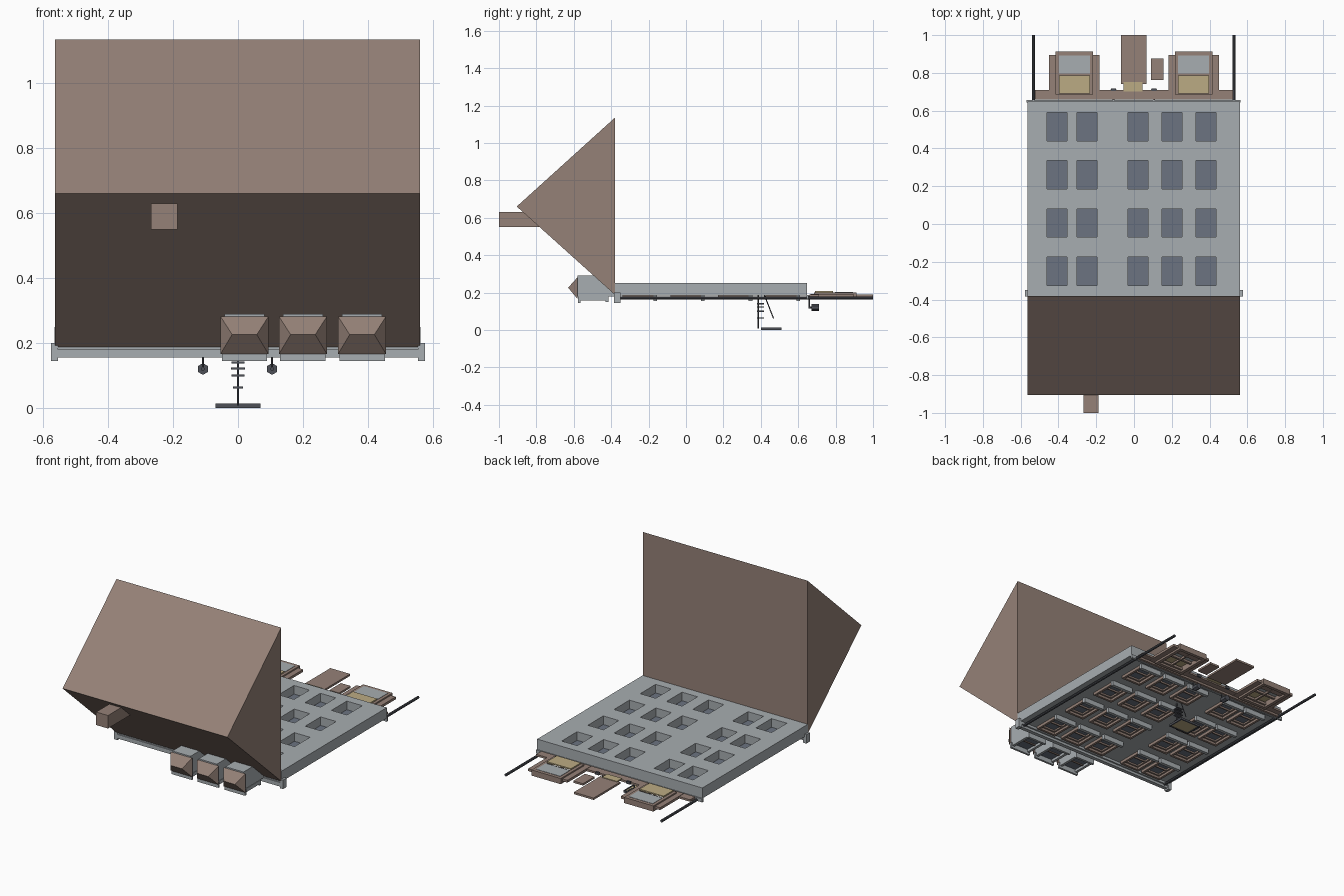
import bpy, bmesh
from mathutils import Vector

cube = bpy.data.objects.get("Cube")
if cube:
    bpy.data.objects.remove(cube, do_unlink=True)


def material(name, rgb):
    m = bpy.data.materials.new(name)
    m.use_nodes = True
    m.diffuse_color = (*rgb, 1)
    m.node_tree.nodes["Principled BSDF"].inputs["Base Color"].default_value = (*rgb, 1)
    return m


GREY = material("pale grey stone", (0.39, 0.42, 0.44))
BROWN = material("dusty brown", (0.30, 0.22, 0.185))
GLASS = material("blue grey glass", (0.15, 0.175, 0.22))
METAL = material("dark metal", (0.075, 0.08, 0.095))
TAN = material("pale tan", (0.50, 0.41, 0.23))


def finish(name, bm, mat):
    bmesh.ops.recalc_face_normals(bm, faces=bm.faces)
    mesh = bpy.data.meshes.new(name)
    bm.to_mesh(mesh)
    bm.free()
    mesh.materials.append(mat)
    obj = bpy.data.objects.new(name, mesh)
    bpy.context.collection.objects.link(obj)
    return obj


def boxes(name, mat, *spans):
    """Boxes given as (x0, x1, y0, y1, z0, z1), gathered in one object."""
    bm = bmesh.new()
    for x0, x1, y0, y1, z0, z1 in spans:
        new = bmesh.ops.create_cube(bm, size=1)["verts"]
        bmesh.ops.scale(bm, vec=(x1 - x0, y1 - y0, z1 - z0), verts=new)
        bmesh.ops.translate(bm, vec=((x0 + x1) / 2, (y0 + y1) / 2, (z0 + z1) / 2), verts=new)
    return finish(name, bm, mat)


def ring(x0, x1, y0, y1, z0, z1, w):
    """Four bars running around a rectangle, inside its edge."""
    return [(x0, x1, y0, y0 + w, z0, z1), (x0, x1, y1 - w, y1, z0, z1),
            (x0, x0 + w, y0 + w, y1 - w, z0, z1), (x1 - w, x1, y0 + w, y1 - w, z0, z1)]


def rod(name, mat, a, b, r, sides=8):
    a, b = Vector(a), Vector(b)
    bm = bmesh.new()
    bmesh.ops.create_cone(bm, cap_ends=True, segments=sides, radius1=r, radius2=r,
                          depth=(b - a).length)
    bm.transform((b - a).to_track_quat('Z', 'Y').to_matrix().to_4x4())
    bmesh.ops.translate(bm, vec=(a + b) / 2, verts=bm.verts)
    return finish(name, bm, mat)


# Wall slab: a grid of faces with the window cells left out, then thickened
COLS = [-0.408, -0.248, 0.022, 0.202, 0.382]
ROWS = [-0.25, 0.005, 0.26, 0.515]
HW, HH = 0.053, 0.075
xs = [-0.565] + [c + s * HW for c in COLS for s in (-1, 1)] + [0.562]
ys = [-0.38] + [r + s * HH for r in ROWS for s in (-1, 1)] + [0.648]
bm = bmesh.new()
grid = [[bm.verts.new((x, y, 0.25)) for x in xs] for y in ys]
for j in range(len(ys) - 1):
    for i in range(len(xs) - 1):
        if not (i % 2 and j % 2):
            bm.faces.new((grid[j][i], grid[j][i + 1], grid[j + 1][i + 1], grid[j + 1][i]))
wall = finish("wall_slab", bm, GREY)
thick = wall.modifiers.new("thickness", 'SOLIDIFY')
thick.thickness = 0.065
thick.offset = -1

# Windows: glass, sash bars, surround and sill
glass, sash, surround, sills = [], [], [], []
for c in COLS:
    for r in ROWS:
        l, rt, t, b = c - HW, c + HW, r - HH, r + HH
        glass.append((l, rt, t, b, 0.192, 0.197))
        sash += ring(l, rt, t, b, 0.182, 0.192, 0.01)
        sash.append((l, rt, r - 0.004, r + 0.004, 0.182, 0.192))
        surround += ring(l - 0.014, rt + 0.014, t - 0.014, b + 0.014, 0.168, 0.186, 0.014)
        sills.append((l - 0.02, rt + 0.02, b, b + 0.02, 0.155, 0.186))
boxes("window_glass", GLASS, *glass)
boxes("window_sashes", BROWN, *sash)
boxes("window_surrounds", BROWN, *surround)
boxes("window_sills", GREY, *sills)

# Large roof prism
profile = [(-0.38, 0.188), (-0.38, 1.135), (-0.905, 0.66)]
bm = bmesh.new()
ends = [[bm.verts.new((x, y, z)) for y, z in profile] for x in (-0.563, 0.561)]
bm.faces.new(ends[0])
bm.faces.new(ends[1])
for k in range(3):
    n = (k + 1) % 3
    bm.faces.new((ends[0][k], ends[0][n], ends[1][n], ends[1][k]))
finish("main_roof", bm, BROWN)

boxes("chimney", BROWN, (-0.268, -0.187, -1, -0.7, 0.55, 0.63))

# Cornice under the eaves and band above the ground floor
boxes("cornice", GREY, (-0.56, 0.56, -0.378, -0.35, 0.17, 0.186),
      (-0.56, 0.56, -0.384, -0.36, 0.155, 0.18),
      *[(s * 0.565 - 0.011, s * 0.565 + 0.011, -0.384, -0.35, 0.145, 0.2) for s in (-1, 1)])
boxes("lower_band", GREY, (-0.57, 0.565, 0.643, 0.656, 0.165, 0.186))

# Dormers with hipped caps
for i, x in enumerate((0.02, 0.2, 0.382)):
    boxes(f"dormer_body_{i}", GREY, (x - 0.062, x + 0.062, -0.58, -0.385, 0.18, 0.29))
    boxes(f"dormer_hood_{i}", GREY, (x - 0.07, x + 0.07, -0.578, -0.565, 0.145, 0.18),
          (x - 0.066, x + 0.066, -0.43, -0.415, 0.15, 0.18),
          *[(x + s * 0.057 - 0.008, x + s * 0.057 + 0.008, -0.565, -0.43, 0.158, 0.18)
            for s in (-1, 1)])
    boxes(f"dormer_glass_{i}", GLASS, (x - 0.05, x + 0.05, -0.565, -0.43, 0.174, 0.182))
    boxes(f"dormer_bars_{i}", BROWN, (x - 0.05, x + 0.05, -0.5, -0.492, 0.168, 0.175))
    bm = bmesh.new()
    base = [bm.verts.new((x + a * 0.074, -0.58, z))
            for a, z in ((-1, 0.166), (1, 0.166), (1, 0.282), (-1, 0.282))]
    lo, hi = (bm.verts.new((x + a * 0.038, -0.63, 0.226)) for a in (-1, 1))
    for f in (base, (base[0], base[1], hi, lo), (base[2], base[3], lo, hi),
              (base[1], base[2], hi), (base[3], base[0], lo)):
        bm.faces.new(f)
    finish(f"dormer_cap_{i}", bm, BROWN)

# Drain pipes down both edges
for side, x in (("right", -0.532), ("left", 0.53)):
    rod(f"drain_pipe_{side}", METAL, (x, -0.36, 0.171), (x, 1, 0.171), 0.008)

# Ground floor: fascia, shop windows, door, letter board
boxes("shop_fascia", BROWN, (-0.525, 0.525, 0.66, 0.71, 0.178, 0.19),
      (-0.525, 0.525, 0.66, 0.675, 0.165, 0.178))
for side, x in (("right", -0.316), ("left", 0.316)):
    boxes(f"shop_frame_{side}", BROWN,
          *ring(x - 0.134, x + 0.134, 0.665, 0.895, 0.177, 0.192, 0.052),
          *ring(x - 0.1, x + 0.1, 0.685, 0.912, 0.165, 0.2, 0.02),
          (x - 0.09, x + 0.09, 0.786, 0.8, 0.18, 0.197),
          (x - 0.005, x + 0.005, 0.69, 0.9, 0.175, 0.188))
    boxes(f"shop_blind_{side}", TAN, (x - 0.082, x + 0.082, 0.69, 0.787, 0.2, 0.208))
    boxes(f"shop_pane_{side}", GREY, (x - 0.082, x + 0.082, 0.797, 0.892, 0.193, 0.202))
boxes("front_door", BROWN, (-0.07, 0.065, 0.74, 1, 0.178, 0.19))
boxes("door_transom", TAN, (-0.055, 0.046, 0.702, 0.752, 0.186, 0.194))
boxes("notice_board", BROWN, (0.09, 0.156, 0.762, 0.875, 0.176, 0.188))

# Lamps on short arms
for side, x in (("right", -0.108), ("left", 0.105)):
    rod(f"lamp_arm_{side}", METAL, (x, 0.66, 0.185), (x, 0.66, 0.115), 0.004, 6)
    rod(f"lamp_body_{side}", METAL, (x, 0.672, 0.12), (x, 0.712, 0.12), 0.018, 6)
    rod(f"lamp_hook_{side}", METAL, (x, 0.655, 0.12), (x, 0.68, 0.12), 0.006, 6)
    boxes(f"lamp_plate_{side}", METAL, (x - 0.013, x + 0.013, 0.705, 0.718, 0.178, 0.194))

# Hanging sign on a braced bracket
rod("sign_bracket", METAL, (0, 0.386, 0.186), (0, 0.386, 0.008), 0.004, 6)
rod("sign_brace", METAL, (0, 0.42, 0.184), (0, 0.468, 0.062), 0.003, 6)
boxes("bracket_bars", METAL, *[(-w, w, 0.38, 0.416, z - 0.003, z + 0.003)
                               for w, z in ((0.02, 0.14), (0.022, 0.122), (0.02, 0.1), (0.015, 0.063))])
boxes("sign_panel", TAN, (-0.062, 0.062, 0.408, 0.502, 0.003, 0.01))
boxes("sign_rim", METAL, *ring(-0.07, 0.07, 0.4, 0.51, 0, 0.013, 0.008))
